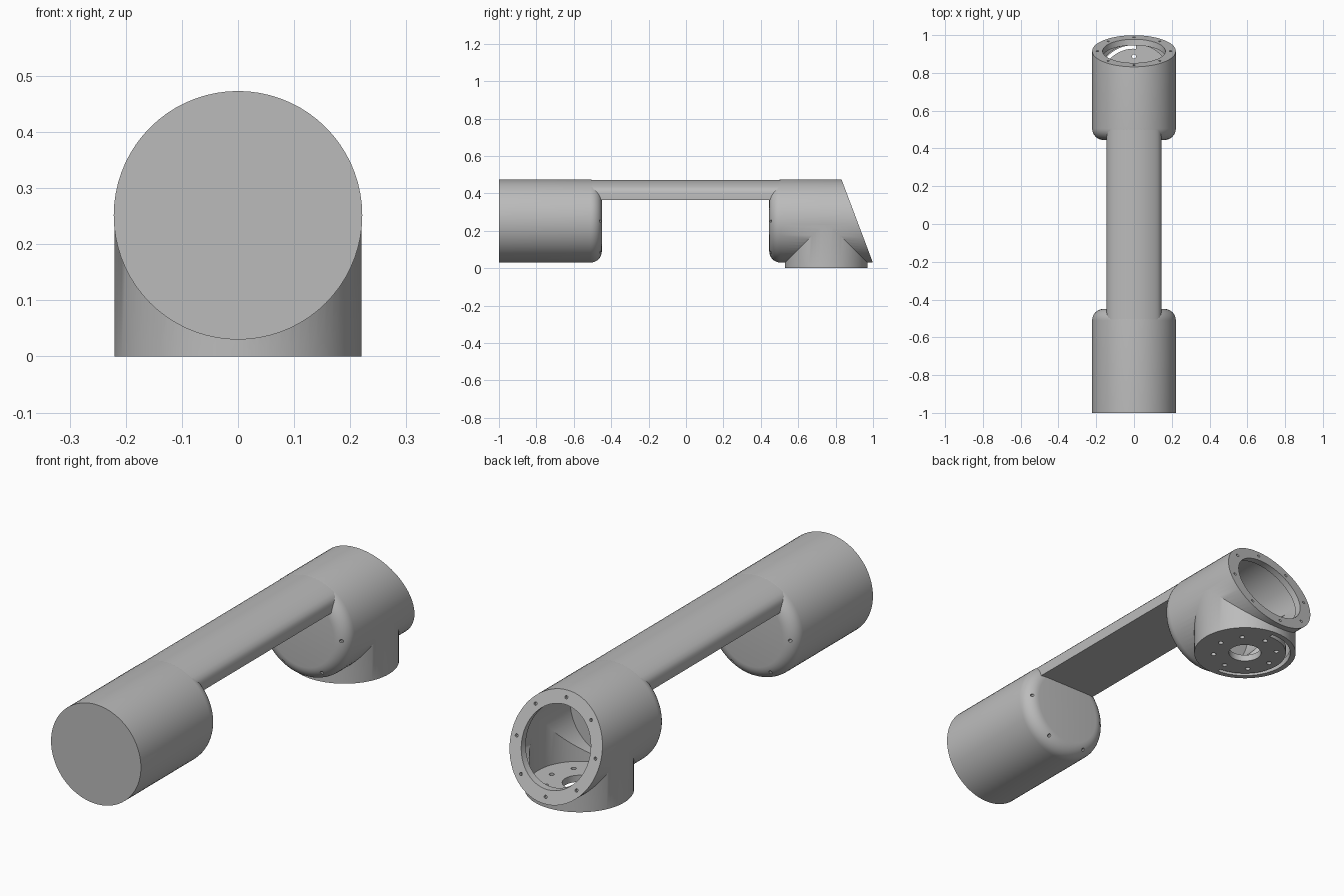
import bpy, bmesh
from math import sin, cos, pi, sqrt, radians
from mathutils import Vector, Matrix

cube = bpy.data.objects.get("Cube")
if cube:
    bpy.data.objects.remove(cube, do_unlink=True)

R, AXIS_Z, FILLET, SEG = 0.2215, 0.2515, 0.06, 72
SOCKET_Y = 0.75                          # centre of the downward socket
FACE_TOP = Vector((0, 0.832, 0.473))     # slanted mounting face
FACE_LOW = Vector((0, 0.999, 0.03))
NORMAL = Vector((0, FACE_TOP.z - FACE_LOW.z, FACE_LOW.y - FACE_TOP.y)).normalized()

grey = bpy.data.materials.new("metal grey")
grey.use_nodes = True
grey.diffuse_color = (0.5, 0.5, 0.5, 1)
grey.node_tree.nodes["Principled BSDF"].inputs["Base Color"].default_value = (0.5, 0.5, 0.5, 1)


def make(name, bm):
    bmesh.ops.recalc_face_normals(bm, faces=bm.faces)
    mesh = bpy.data.meshes.new(name)
    bm.to_mesh(mesh)
    bm.free()
    obj = bpy.data.objects.new(name, mesh)
    bpy.context.collection.objects.link(obj)
    mesh.materials.append(grey)
    return obj


def lathe(profile):
    """Closed round body along y from (radius, y) pairs."""
    bm = bmesh.new()
    rings = [[bm.verts.new((r * cos(2 * pi * i / SEG), y, AXIS_Z + r * sin(2 * pi * i / SEG)))
              for i in range(SEG)] for r, y in profile]
    for a, b in zip(rings, rings[1:]):
        for i in range(SEG):
            j = (i + 1) % SEG
            bm.faces.new((a[i], a[j], b[j], b[i]))
    bm.faces.new(rings[0])
    bm.faces.new(rings[-1])
    return bm


def drill(bm, radius, centre, direction, depth, seg=16):
    """Add a cylinder centred on a point along a direction."""
    turn = Vector(direction).to_track_quat('Z', 'Y').to_matrix().to_4x4()
    bmesh.ops.create_cone(bm, cap_ends=True, segments=seg, radius1=radius, radius2=radius,
                          depth=depth, matrix=Matrix.Translation(centre) @ turn)


def upright(radius, low, high):
    bm = bmesh.new()
    drill(bm, radius, (0, SOCKET_Y, (low + high) / 2), (0, 0, 1), high - low, SEG)
    return bm


def trim(bm, inset=0.0):
    """Cut a body along the slanted face, optionally inset, and cap it."""
    bmesh.ops.bisect_plane(bm, geom=bm.verts[:] + bm.edges[:] + bm.faces[:],
                           plane_co=FACE_TOP - NORMAL * inset, plane_no=NORMAL, clear_outer=True)
    bmesh.ops.holes_fill(bm, edges=[e for e in bm.edges if e.is_boundary], sides=0)
    return bm


def combine(obj, other, operation):
    mod = obj.modifiers.new(operation.lower(), 'BOOLEAN')
    mod.object, mod.operation, mod.solver = other, operation, 'EXACT'
    other.hide_render = True
    bpy.context.view_layer.objects.active = obj
    bpy.ops.object.modifier_apply(modifier=mod.name)
    bpy.data.objects.remove(other, do_unlink=True)


def rounded_end(y_face, side):
    """Fillet points running from the barrel to the flat inner end."""
    return [(R - FILLET + FILLET * cos(t), y_face + side * FILLET * (1 - sin(t)))
            for t in [pi / 2 * k / 8 for k in range(9)]]


# Front barrel and rear elbow
front_barrel = make("front_barrel", lathe([(R, -1)] + rounded_end(-0.45, -1)))
rear_elbow = make("rear_elbow", trim(lathe(rounded_end(0.445, 1)[::-1] + [(R, 1.2)])))
combine(rear_elbow, make("socket", trim(upright(R - 0.001, 0, AXIS_Z))), 'UNION')

# Hollow inside, leaving a lip behind the slanted face and a floor in the socket
combine(rear_elbow, make("cavity", trim(lathe([(0.2, 0.53), (0.2, 1.2)]), 0.03)), 'DIFFERENCE')
combine(rear_elbow, make("socket_cavity", trim(upright(0.203, 0.03, AXIS_Z), 0.03)), 'DIFFERENCE')
combine(rear_elbow, make("mouth", lathe([(0.166, 0.7), (0.166, 1.2)])), 'DIFFERENCE')

# Bolt holes in the slanted rim and the socket floor, with a central opening
holes = bmesh.new()
drill(holes, 0.07, (0, SOCKET_Y, 0.01), (0, 0, 1), 0.08, 40)
slope = (FACE_LOW.y - FACE_TOP.y) / (FACE_TOP.z - FACE_LOW.z)
for k in range(8):
    a = k * pi / 4
    drill(holes, 0.011, (0.137 * cos(a), SOCKET_Y + 0.137 * sin(a), 0.01), (0, 0, 1), 0.08)
    z = AXIS_Z + 0.194 * sin(a)
    drill(holes, 0.007, (0.194 * cos(a), FACE_TOP.y + (FACE_TOP.z - z) * slope, z), NORMAL, 0.03)
combine(rear_elbow, make("bolt_holes", holes), 'DIFFERENCE')

# Curved cable slot along one half of the socket floor
slot = bmesh.new()
sections = []
for k in range(33):
    a = radians(87 + 180 * k / 32)
    sections.append([slot.verts.new((r * cos(a), SOCKET_Y + r * sin(a), z))
                     for r, z in ((0.178, -0.02), (0.197, -0.02), (0.197, 0.04), (0.178, 0.04))])
for a, b in zip(sections, sections[1:]):
    for i in range(4):
        j = (i + 1) % 4
        slot.faces.new((a[i], a[j], b[j], b[i]))
slot.faces.new(sections[0])
slot.faces.new(sections[-1])
combine(rear_elbow, make("cable_slot", slot), 'DIFFERENCE')

# Small screw holes in the rounded ends
for obj, y in ((front_barrel, -0.46), (rear_elbow, 0.455)):
    screws = bmesh.new()
    for deg in (0, -60, -120, 180):
        a = radians(deg)
        drill(screws, 0.007, (0.192 * cos(a), y, AXIS_Z + 0.192 * sin(a)), (0, 1, 0), 0.05, 12)
    combine(obj, make("screw_holes", screws), 'DIFFERENCE')

# Bridge: the crown of the barrel with softened sides and a flat underside
crown = []
for k in range(17):
    x = -0.125 + 0.25 * k / 16
    crown.append((x, AXIS_Z + sqrt((R - 0.0005) ** 2 - x * x)))
side = [(0.138, 0.421), (0.143, 0.408), (0.145, 0.394), (0.145, 0.365)]
outline = crown + side + [(-x, z) for x, z in reversed(side)]
bm = bmesh.new()
base = bm.faces.new([bm.verts.new((x, -0.52, z)) for x, z in outline])
grown = bmesh.ops.extrude_face_region(bm, geom=[base], use_keep_orig=True)["geom"]
bmesh.ops.translate(bm, vec=(0, 1.04, 0), verts=[g for g in grown if isinstance(g, bmesh.types.BMVert)])
bridge = make("bridge", bm)

# Smooth shading with crisp edges
for obj in (front_barrel, rear_elbow, bridge):
    bpy.ops.object.select_all(action='DESELECT')
    obj.select_set(True)
    bpy.context.view_layer.objects.active = obj
    bpy.ops.object.shade_smooth_by_angle(angle=radians(30))
